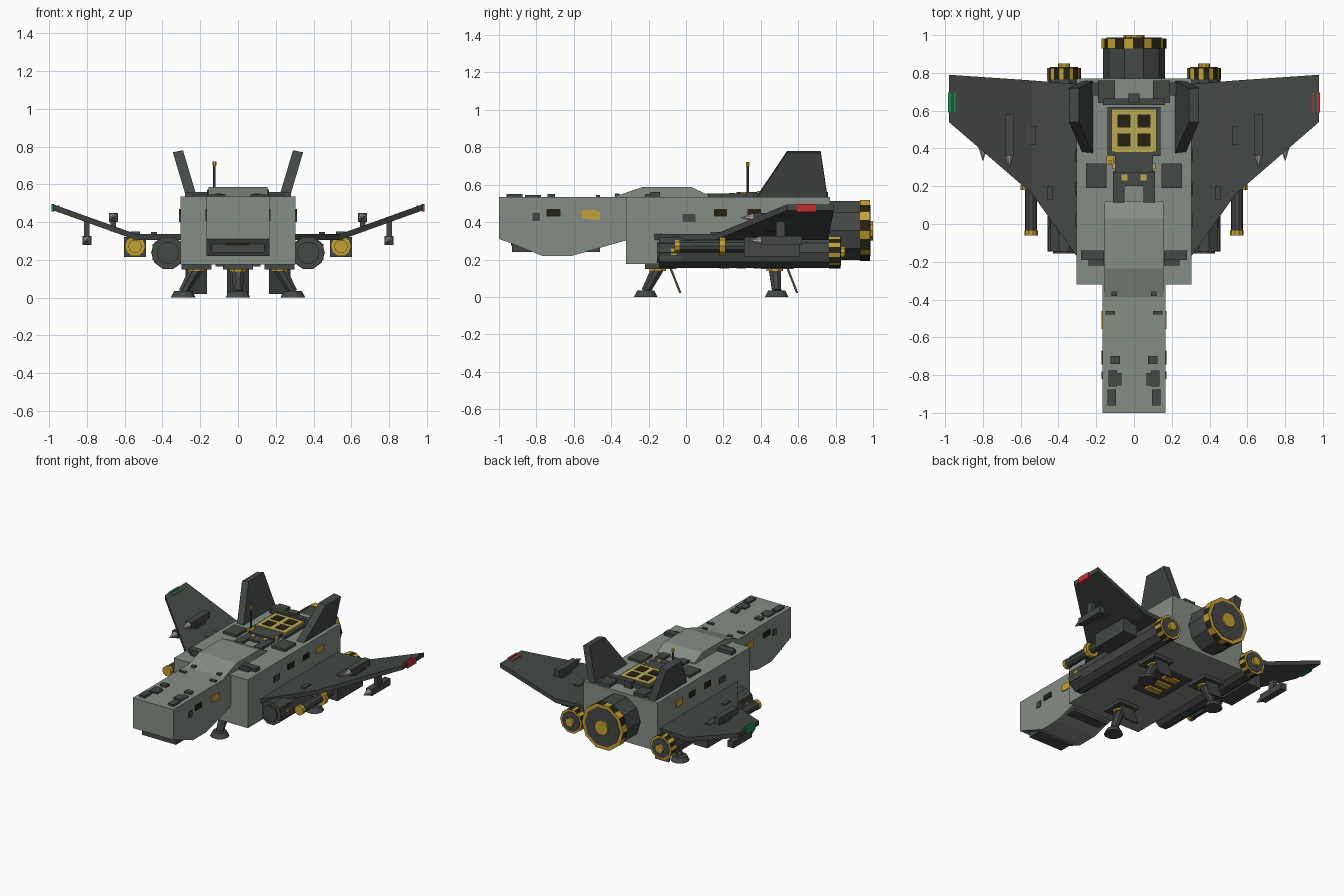
import bpy, bmesh, math
from mathutils import Vector

if "Cube" in bpy.data.objects:
    bpy.data.objects.remove(bpy.data.objects["Cube"])


def material(name, r, g, b):
    m = bpy.data.materials.new(name)
    m.diffuse_color = (r, g, b, 1)
    m.use_nodes = True
    m.node_tree.nodes["Principled BSDF"].inputs["Base Color"].default_value = m.diffuse_color
    return m


HULL = material("grey green hull", 0.235, 0.27, 0.235)
DARK = material("dark grey", 0.058, 0.066, 0.060)
GOLD = material("gold", 0.55, 0.36, 0.035)
PALE = material("pale yellow", 0.50, 0.40, 0.09)
BLACK = material("black brown", 0.018, 0.016, 0.006)
RED = material("red lamp", 0.55, 0.03, 0.03)
GREEN = material("green lamp", 0.01, 0.28, 0.08)
SILVER = material("silver", 0.40, 0.38, 0.36)


def loft(name, mat, rings, mat2=None):
    """Skin through rings of equal point count, with closed ends."""
    bm = bmesh.new()
    vs = [[bm.verts.new(p) for p in r] for r in rings]
    n = len(rings[0])
    for a, b in zip(vs, vs[1:]):
        for i in range(n):
            j = (i + 1) % n
            f = bm.faces.new((a[i], a[j], b[j], b[i]))
            if mat2:
                f.material_index = i % 2
    bm.faces.new(vs[0])
    bm.faces.new(vs[-1])
    bmesh.ops.recalc_face_normals(bm, faces=bm.faces)
    me = bpy.data.meshes.new(name)
    bm.to_mesh(me)
    bm.free()
    me.materials.append(mat)
    if mat2:
        me.materials.append(mat2)
    ob = bpy.data.objects.new(name, me)
    bpy.context.collection.objects.link(ob)
    return ob


def box(name, mat, x0, x1, y0, y1, z0, z1, both=False):
    for s in ((1, -1) if both else (1,)):
        loft(name, mat, [[(s * x0, y0, z), (s * x1, y0, z), (s * x1, y1, z), (s * x0, y1, z)] for z in (z0, z1)])


def side_prism(name, mat, prof, x):
    return loft(name, mat, [[(sx, y, z) for y, z in prof] for sx in (-x, x)])


def tube(name, mat, p, q, r0, r1=None, n=10, mat2=None):
    """Round bar from p to q; with mat2 each flat is split into two colours."""
    p, q = Vector(p), Vector(q)
    d = (q - p).normalized()
    u = d.cross(Vector((1, 0, 0))).normalized()
    v = d.cross(u)
    rings = []
    for c, r in ((p, r0), (q, r0 if r1 is None else r1)):
        pts = [c + r * (math.cos(t) * u + math.sin(t) * v) for t in
               (2 * math.pi * (i + 0.5) / n for i in range(n))]
        if mat2:
            pts = [w for i in range(n) for w in (pts[i], pts[i].lerp(pts[(i + 1) % n], 0.45))]
        rings.append(pts)
    return loft(name, mat, rings, mat2)


# Hull: nose, body and raised cockpit hump
side_prism("nose", HULL, [(-1, .535), (-1, .31), (-.93, .285), (-.77, .22), (-.61, .22), (-.31, .305), (-.31, .535)], .167)
box("body", HULL, -.305, .305, -.32, .77, .175, .535)
side_prism("dorsal_hump", HULL, [(-.40, .53), (-.235, .587), (.03, .587), (.12, .545), (.12, .53)], .155)
box("chin_sensor", DARK, -.14, .14, -.93, -.46, .24, .30)
box("chin_slot", BLACK, -.06, .06, -.936, -.925, .275, .295)

# Engines: one large in the middle, a long pod on each side
tube("main_engine", DARK, (0, .76, .355), (0, .94, .355), .165)
tube("main_engine_band", GOLD, (0, .93, .355), (0, .983, .355), .172, mat2=BLACK)
tube("main_engine_back", DARK, (0, .97, .355), (0, .987, .355), .145)
tube("main_nozzle", GOLD, (0, .96, .355), (0, 1, .355), .055)
for s in (1, -1):
    x = s * .37
    tube("side_pod", DARK, (x, -.145, .238), (x, .77, .238), .088)
    tube("side_pod_band", GOLD, (x, .765, .238), (x, .825, .238), .09, mat2=BLACK)
    tube("side_pod_back", DARK, (x, .80, .238), (x, .83, .238), .074)
    tube("side_nozzle", GOLD, (x, .81, .238), (x, .85, .238), .032)
    tube("side_pod_cap", DARK, (x, -.155, .238), (x, -.14, .238), .06)

# Wings with raised outer panels, tail fins and tip lamps
for s, lamp in ((1, RED), (-1, GREEN)):
    sections = [(.29, -.19, .74, .337), (.54, .16, .76, .337), (.98, .54, .79, .495)]
    loft("wing", DARK, [[(s * x, a, z), (s * x, b, z), (s * x, b, z - .032), (s * x, a, z - .032)] for x, a, b, z in sections])
    box("wing_lamp", lamp, s * .970, s * .986, .59, .695, .455, .497)
    box("wing_lamp_strip", lamp, s * .944, s * .953, .59, .695, .452, .488)
    loft("tail_fin", DARK, [[(s * (x - .027), a, z + .004), (s * (x - .027), b, z + .004), (s * (x + .027), b, z - .006),
                             (s * (x + .027), a, z - .006)] for x, a, b, z in ((.245, .375, .757, .53), (.318, .54, .72, .776))])
    # Guns under the wing bend
    x = s * .545
    box("gun_housing", DARK, x - .058, x + .058, .31, .61, .215, .32)
    tube("gun_barrel", DARK, (x, -.05, .272), (x, .33, .272), .032)
    tube("gun_muzzle", GOLD, (x, -.062, .272), (x, -.035, .272), .036)
    tube("gun_collar", GOLD, (x, .18, .272), (x, .21, .272), .055)
    # Missiles: one above and one below each wing
    for mx, z, y in ((.66, .425, .36), (.80, .302, .40)):
        mx *= s
        box("missile_body", DARK, mx - .024, mx + .024, y, y + .22, z - .024, z + .024)
        tube("missile_tip", SILVER, (mx, y - .065, z), (mx, y + .002, z), .002, .024, 8)
    box("missile_mount_upper", DARK, s * .645, s * .675, .42, .54, .35, .41)
    box("missile_mount_lower", DARK, s * .785, s * .815, .48, .53, .32, .42)

# Panels on the wings and deck, mirrored: x0, x1, y0, y1, top height
for x0, x1, y0, y1, z in ((.09, .12, -.38, -.355, .552), (.10, .15, -.48, -.46, .545), (.075, .125, -.74, -.70, .55),
                          (.065, .10, -.855, -.79, .545), (.09, .135, -.86, -.775, .545), (.095, .14, -.96, -.875, .55),
                          (.145, .255, .19, .32, .553), (.05, .11, .11, .20, .553), (.16, .28, -.19, -.14, .56),
                          (.16, .24, -.22, -.14, .55), (.10, .19, .64, .76, .56), (.17, .24, .68, .75, .55)):
    box("deck_panel", DARK, x0, x1, y0, y1, .525, z, True)
box("wing_panel", DARK, .52, .57, .42, .52, .33, .35, True)
box("wing_root_panel", DARK, .43, .46, .13, .20, .33, .347, True)
box("pod_panel", DARK, .425, .452, -.14, -.02, .20, .285, True)
box("pod_marking", GOLD, .435, .456, -.08, -.05, .225, .26, True)

# Dorsal hatch: gold frame with four dark panes
box("hatch_base", DARK, -.14, .14, .36, .62, .53, .553)
box("hatch_frame", PALE, -.12, .12, .38, .61, .55, .567)
for y in (.41, .51):
    box("hatch_pane", BLACK, .018, .088, y, y + .07, .56, .571, True)
box("hatch_front_step", DARK, -.10, .10, .27, .39, .53, .56)
box("hatch_lower_step", DARK, -.11, .11, .20, .28, .53, .55)
box("hatch_marker", PALE, .035, .065, .23, .262, .54, .556, True)
box("deck_marker", PALE, .095, .115, .29, .32, .53, .56, True)
box("rear_spine", DARK, -.165, .165, .63, .665, .53, .572)
box("rear_spine_block", DARK, -.03, .03, .64, .69, .53, .585)

# Antenna
box("antenna_base", GOLD, -.145, -.105, .315, .36, .53, .558)
tube("antenna_mast", DARK, (-.125, .33, .54), (-.125, .33, .705), .007, n=6)
tube("antenna_tip", GOLD, (-.125, .33, .70), (-.125, .33, .722), .011, n=6)

# Side windows and plates on nose and body
for w, mat, y0, y1, z0, z1 in ((.167, DARK, -.82, -.78, .405, .45), (.167, BLACK, -.745, -.67, .43, .47),
                               (.167, GOLD, -.555, -.475, .42, .466), (.167, GOLD, -.53, -.46, .414, .458),
                               (.305, DARK, -.02, .05, .40, .443), (.305, BLACK, .15, .22, .43, .47),
                               (.305, BLACK, .33, .40, .43, .47), (.305, GOLD, .48, .56, .42, .468)):
    box("side_plate", mat, w - .003, w + .006, y0, y1, z0, z1, True)

# Belly vents
box("belly_panel", DARK, -.12, .12, .12, .46, .165, .18)
for y in (.18, .27, .36):
    box("belly_vent", GOLD, -.06, .06, y, y + .05, .152, .17)

# Landing gear: bay, leg, foot, gold collar and open door
for x, y, tx, ty in ((0, -.215, 0, -.15), (.29, .485, .22, .475), (-.29, .485, -.22, .475)):
    box("gear_bay", DARK, tx - .08, tx + .08, ty - .07, ty + .10, .15, .18)
    tube("gear_collar", GOLD, (tx, ty, .138), (tx, ty, .155), .048, n=8)
    tube("gear_leg", DARK, (x, y, .03), (tx, ty, .155), .026, .036, n=8)
    tube("gear_foot", DARK, (x, y, 0), (x, y, .035), .066, .048, n=10)
    loft("gear_door", DARK, [[(tx + a, ty + b, z) for a, b in ((-.057, -.006), (.057, -.006), (.057, .006), (-.057, .006))]
                             if z > .1 else [(tx + a, ty + .055 + b, z) for a, b in ((-.057, -.006), (.057, -.006), (.057, .006), (-.057, .006))]
                             for z in (.16, .02)]).location.y = .065
